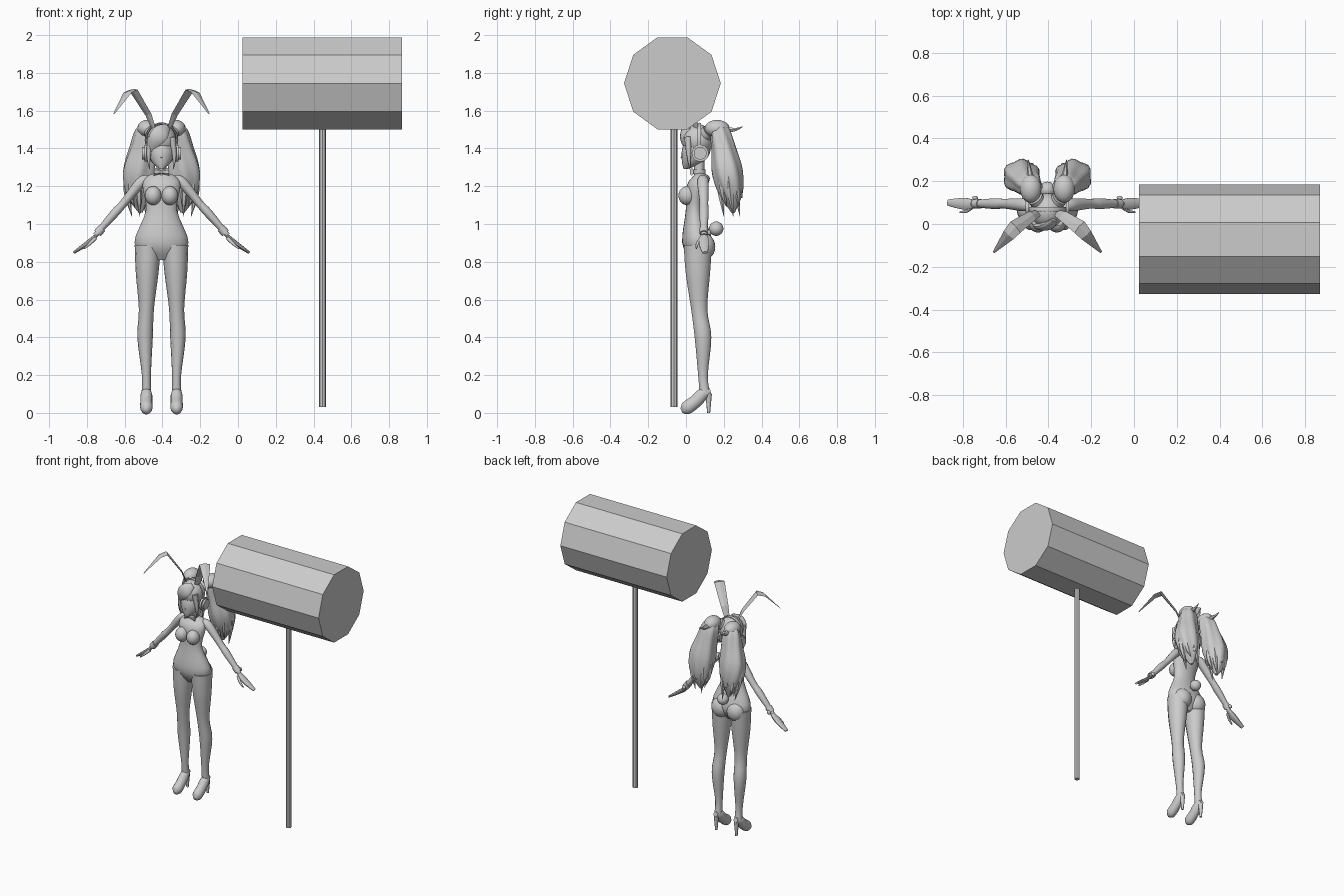
import bpy, bmesh, math
from mathutils import Vector, Matrix

cube = bpy.data.objects.get("Cube")
if cube:
    bpy.data.objects.remove(cube)

FIGURE_X = -0.405  # centre line of the figure
SIDEWAYS = Matrix.Rotation(math.pi / 2, 4, 'Y')
BACKWARD, UPWARD, DIAGONAL = (0, 1, 0), (0, 0, 1), (1, 1, 0)

tone = (0.6, 0.6, 0.6, 1)
grey = bpy.data.materials.new("plain grey")
grey.use_nodes = True
grey.diffuse_color = tone
grey.node_tree.nodes["Principled BSDF"].inputs["Base Color"].default_value = tone


def finish(name, bm, mirror=False, smooth=True, origin=FIGURE_X):
    """Turn a bmesh into an object, optionally mirrored across its centre line."""
    bmesh.ops.recalc_face_normals(bm, faces=bm.faces)
    mesh = bpy.data.meshes.new(name)
    bm.to_mesh(mesh)
    bm.free()
    mesh.materials.append(grey)
    part = bpy.data.objects.new(name, mesh)
    part.location.x = origin
    bpy.context.collection.objects.link(part)
    if mirror:
        part.modifiers.new("mirror", 'MIRROR').use_mirror_merge = False
    if smooth:
        bpy.ops.object.select_all(action='DESELECT')
        part.select_set(True)
        bpy.context.view_layer.objects.active = part
        bpy.ops.object.shade_smooth_by_angle(angle=math.radians(50))


def spline(keys, steps):
    """Pass a smooth curve through the key rings, radius included."""
    keys = [Vector(key) for key in keys]
    padded = [keys[0]] + keys + [keys[-1]]
    rings = []
    for before, start, end, after in zip(padded, padded[1:], padded[2:], padded[3:]):
        leave, arrive = (end - before) / 2, (after - start) / 2
        for step in range(steps):
            t = step / steps
            ease = t * t * (3 - 2 * t)
            rings.append(start * (1 - ease) + end * ease
                         + leave * (t * (1 - t) ** 2) - arrive * (t * t * (1 - t)))
    return rings + [keys[-1]]


def loft(name, keys, sides=14, steps=4, depth=1.0, toward=BACKWARD,
         level=False, ribs=0, rib_size=0.0, **options):
    """Skin rings (x, y, z, radius); depth scales each ring in one direction."""
    bm = bmesh.new()
    rings = spline(keys, steps)
    centres = [ring.xyz for ring in rings]
    loops = []
    for i, (centre, ring) in enumerate(zip(centres, rings)):
        ahead = centres[min(i + 1, len(centres) - 1)] - centres[max(i - 1, 0)]
        along = Vector(UPWARD) if level else ahead.normalized()
        deep = Vector(toward)
        deep = (deep - along * deep.dot(along)).normalized()
        wide = deep.cross(along)
        loop = []
        for k in range(sides):
            angle = math.tau * k / sides
            radius = max(ring[3], 0.001) * (1 + rib_size * math.cos(ribs * angle + i / steps))
            offset = wide * math.cos(angle) + deep * (depth * math.sin(angle))
            loop.append(bm.verts.new(centre + offset * radius))
        loops.append(loop)
    for lower, upper in zip(loops, loops[1:]):
        for k in range(sides):
            bm.faces.new((lower[k - 1], lower[k], upper[k], upper[k - 1]))
    bm.faces.new(loops[0])
    bm.faces.new(loops[-1])
    finish(name, bm, **options)


def ball(name, centre, size, **options):
    bm = bmesh.new()
    shape = Matrix.Translation(centre) @ Matrix.Diagonal((*size, 1))
    bmesh.ops.create_uvsphere(bm, u_segments=20, v_segments=12, radius=1, matrix=shape)
    finish(name, bm, **options)


def cylinder(name, centre, sides, radius, length, turn=Matrix(), **options):
    bm = bmesh.new()
    bmesh.ops.create_cone(bm, cap_ends=True, segments=sides, radius1=radius, radius2=radius,
                          depth=length, matrix=Matrix.Translation(centre) @ turn)
    finish(name, bm, **options)


# Mallet
cylinder("mallet_head", (0.447, -0.072, 1.745), 10, 0.256, 0.845, SIDEWAYS, smooth=False, origin=0)
cylinder("mallet_handle", (0.447, -0.063, 0.78), 8, 0.018, 1.5, smooth=False, origin=0)

# Torso, neck and curves of the body
loft("torso", [(0, 0.06, 0.81, 0.06), (0, 0.06, 0.9, 0.143), (0, 0.045, 1.07, 0.083),
               (0, 0.06, 1.2, 0.1), (0, 0.08, 1.25, 0.08), (0, 0.07, 1.27, 0.03)],
     sides=24, depth=0.56, level=True)
cylinder("neck", (0, 0.07, 1.3), 16, 0.027, 0.1)
ball("bust", (0.044, 0.006, 1.15), (0.044, 0.046, 0.05), mirror=True)
ball("buttock", (0.06, 0.095, 0.88), (0.065, 0.06, 0.07), mirror=True)
ball("tail", (0, 0.16, 0.975), (0.038, 0.038, 0.038))

# Legs, shoes and heels
loft("leg", [(0.08, 0.1, 0.1, 0.026), (0.08, 0.09, 0.2, 0.024), (0.087, 0.09, 0.4, 0.041),
             (0.08, 0.07, 0.55, 0.04), (0.076, 0.063, 0.74, 0.06), (0.072, 0.063, 0.89, 0.07)],
     depth=1.1, level=True, mirror=True)
loft("shoe", [(0.08, 0.13, 0.115, 0.015), (0.08, 0.09, 0.1, 0.03), (0.08, 0.05, 0.06, 0.032),
              (0.08, 0, 0.024, 0.032), (0.08, -0.024, 0.012, 0.012)],
     depth=1.1, toward=UPWARD, mirror=True)
loft("shoe_heel", [(0.08, 0.12, 0, 0.008), (0.08, 0.12, 0.1, 0.017)],
     sides=8, level=True, mirror=True)

# Arms, hands, thumbs and cuffs
loft("arm", [(0.07, 0.09, 1.24, 0.02), (0.11, 0.09, 1.22, 0.028), (0.2, 0.095, 1.11, 0.021),
             (0.25, 0.095, 1.055, 0.023), (0.35, 0.095, 0.94, 0.014)], depth=1.1, mirror=True)
loft("hand", [(0.34, 0.095, 0.945, 0.008), (0.39, 0.095, 0.9, 0.013), (0.465, 0.1, 0.848, 0.007)],
     sides=10, depth=2.2, mirror=True)
loft("thumb", [(0.35, 0.08, 0.925, 0.01), (0.38, 0.06, 0.895, 0.008), (0.41, 0.055, 0.87, 0.004)],
     sides=8, mirror=True)
loft("cuff", [(0.315, 0.095, 0.978, 0.023), (0.34, 0.095, 0.95, 0.023)], steps=1, mirror=True)
ball("cuff_button", (0.338, 0.122, 0.955), (0.014, 0.01, 0.014), mirror=True)

# Collar and bow tie
cylinder("collar", (0, 0.07, 1.277), 16, 0.034, 0.025)
loft("bow_tie", [(0, 0.03, 1.275, 0.008), (0.04, 0.03, 1.277, 0.022)],
     sides=6, steps=1, depth=0.5, mirror=True, smooth=False)

# Head
loft("head", [(0, 0, 1.292, 0.012), (0, 0.036, 1.33, 0.052), (0, 0.054, 1.39, 0.069),
              (0, 0.06, 1.48, 0.05)], sides=20, depth=1.1, level=True)
loft("nose", [(0, -0.01, 1.35, 0.01), (0, -0.028, 1.355, 0.003)], sides=6, steps=1, toward=UPWARD)

# Hair cap, fringe and side locks
ball("hair_cap", (0, 0.062, 1.445), (0.078, 0.084, 0.083))
loft("fringe", [(0.03, 0.02, 1.515, 0.02), (0, -0.008, 1.485, 0.045), (-0.03, -0.01, 1.44, 0.042),
                (-0.06, 0.02, 1.365, 0.005)], depth=0.4, mirror=False)
loft("side_lock", [(0.055, 0.01, 1.46, 0.02), (0.068, 0.015, 1.36, 0.011), (0.062, 0.02, 1.29, 0.002)],
     sides=8, mirror=True)

# Headphones with a band over the crown
cylinder("ear_cup", (0.084, 0.075, 1.375), 18, 0.034, 0.036, SIDEWAYS, mirror=True)
cylinder("ear_cup_rim", (0.082, 0.075, 1.375), 18, 0.045, 0.014, SIDEWAYS, mirror=True)
arch = [math.radians(angle) for angle in range(-40, 221, 20)]
loft("headband", [(0.084 * math.cos(a), 0.07, 1.445 + 0.088 * math.sin(a), 0.005) for a in arch],
     sides=6, steps=1, depth=2.4)

# Folded rabbit ears
loft("rabbit_ear", [(0.035, 0.055, 1.49, 0.003), (0.07, 0.04, 1.58, 0.005), (0.15, -0.015, 1.71, 0.007),
                    (0.18, -0.05, 1.695, 0.006), (0.252, -0.133, 1.583, 0.001)],
     sides=4, steps=1, depth=5, toward=DIAGONAL, mirror=True, smooth=False)

# Twin ponytails with ties and flicks
loft("ponytail", [(0.07, 0.17, 1.54, 0.015), (0.08, 0.18, 1.49, 0.055), (0.1, 0.2, 1.39, 0.07),
                  (0.12, 0.22, 1.27, 0.086), (0.12, 0.24, 1.16, 0.065), (0.11, 0.25, 1.06, 0.01)],
     sides=30, depth=0.9, ribs=6, rib_size=0.07, mirror=True)
ball("ponytail_crown", (0.078, 0.165, 1.505), (0.05, 0.066, 0.046), mirror=True)
loft("hair_tie", [(0.045, 0.105, 1.475, 0.038), (0.058, 0.122, 1.49, 0.038)], steps=1, mirror=True)
loft("flick", [(0.08, 0.21, 1.5, 0.018), (0.085, 0.26, 1.5, 0.01), (0.09, 0.3, 1.515, 0.002)],
     sides=6, toward=UPWARD, mirror=True)

# Loose strands ringing each ponytail, cut to three lengths
strands = 8
for i in range(strands):
    angle = math.tau * i / strands
    out_x, out_y = 0.06 * math.cos(angle), 0.05 * math.sin(angle)
    tip = 1.04 + 0.05 * (i % 3)
    loft(f"strand_{i + 1}", [(0.12 + out_x, 0.225 + out_y, 1.25, 0.022),
                             (0.12 + out_x, 0.235 + out_y, 1.16, 0.018),
                             (0.115 + 0.7 * out_x, 0.25 + out_y, tip, 0.001)],
         sides=6, mirror=True)
